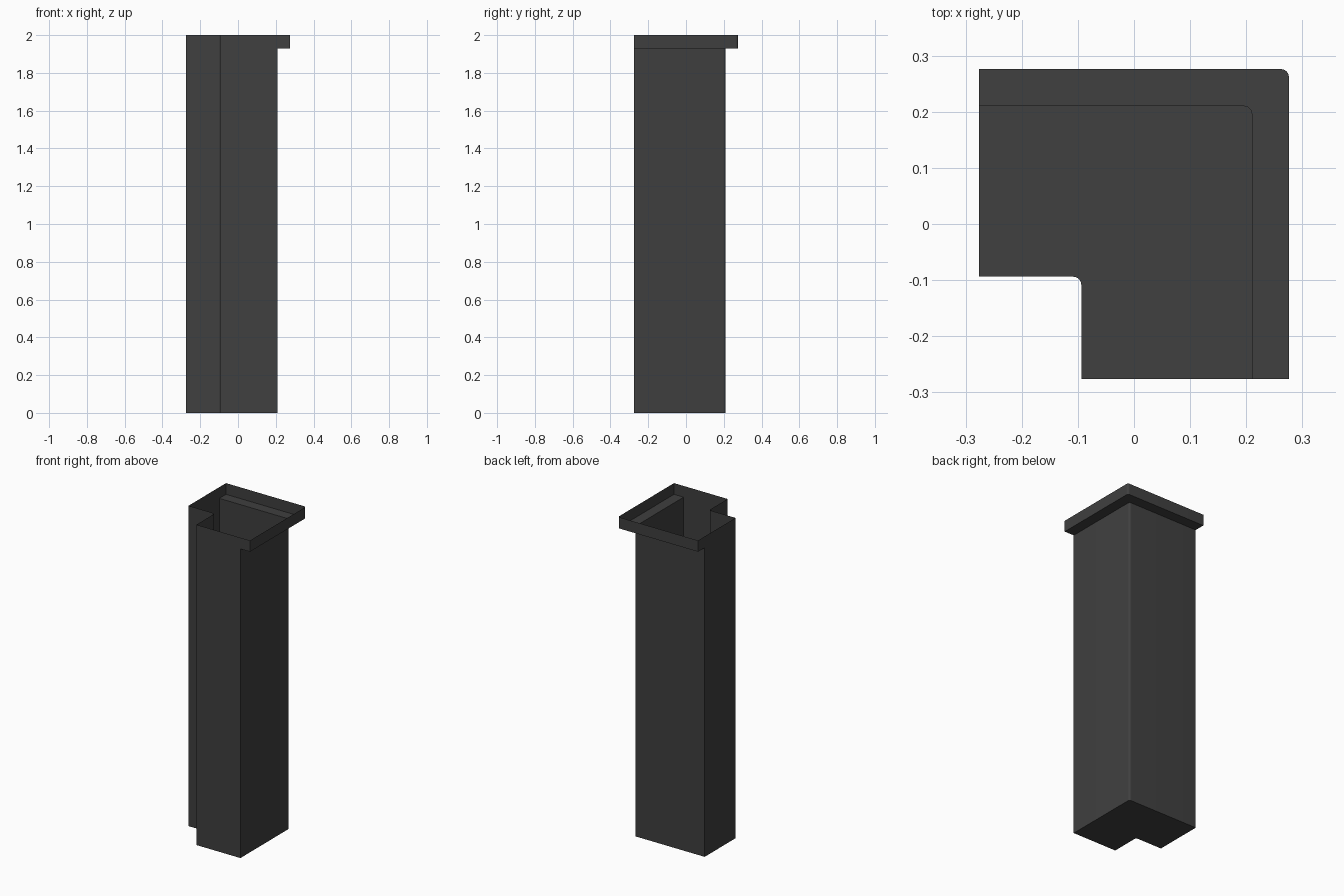
import bpy
import bmesh
from math import cos, sin, pi

cube = bpy.data.objects.get("Cube")
if cube:
    bpy.data.objects.remove(cube, do_unlink=True)

END = 0.276      # cut ends and outer limit of the rim
BODY = 0.21      # outer faces of the column
NOTCH = -0.094   # inner faces of the corner
LEDGE_Z = 1.93
TOP_Z = 2.0
RADIUS = 0.014
STEPS = 6

charcoal = bpy.data.materials.new("charcoal")
charcoal.use_nodes = True
colour = (0.05, 0.05, 0.05, 1)
charcoal.diffuse_color = colour
charcoal.node_tree.nodes["Principled BSDF"].inputs["Base Color"].default_value = colour


def fillet(cx, cy, start, turn):
    """Quarter-circle points about a centre."""
    angles = [start + turn * i / STEPS for i in range(STEPS + 1)]
    return [(cx + RADIUS * cos(a), cy + RADIUS * sin(a)) for a in angles]


def corner_profile(outer):
    """Counter-clockwise L outline with rounded outer and inner corners."""
    return ([(NOTCH, -END), (outer, -END)]
            + fillet(outer - RADIUS, outer - RADIUS, 0, pi / 2)
            + [(-END, outer), (-END, NOTCH)]
            + fillet(NOTCH - RADIUS, NOTCH - RADIUS, pi / 2, -pi / 2))


# Open-topped shell: floor, column walls, ledge and raised rim
bm = bmesh.new()
levels = [(BODY, 0), (BODY, LEDGE_Z), (END, LEDGE_Z), (END, TOP_Z)]
rings = [[bm.verts.new((x, y, z)) for x, y in corner_profile(outer)]
         for outer, z in levels]
bm.faces.new(rings[0][::-1])
for low, high in zip(rings, rings[1:]):
    for i in range(len(low)):
        j = (i + 1) % len(low)
        face = bm.faces.new((low[i], low[j], high[j], high[i]))
        if face.calc_area() < 1e-7:
            bm.faces.remove(face)
bmesh.ops.remove_doubles(bm, verts=bm.verts, dist=1e-5)

mesh = bpy.data.meshes.new("corner_column")
bm.to_mesh(mesh)
bm.free()
mesh.materials.append(charcoal)
column = bpy.data.objects.new("corner_column", mesh)
bpy.context.collection.objects.link(column)

# Smooth the rounded corners, keep the folds crisp
bpy.ops.object.select_all(action="DESELECT")
column.select_set(True)
bpy.context.view_layer.objects.active = column
bpy.ops.object.shade_smooth_by_angle(angle=pi / 6)
